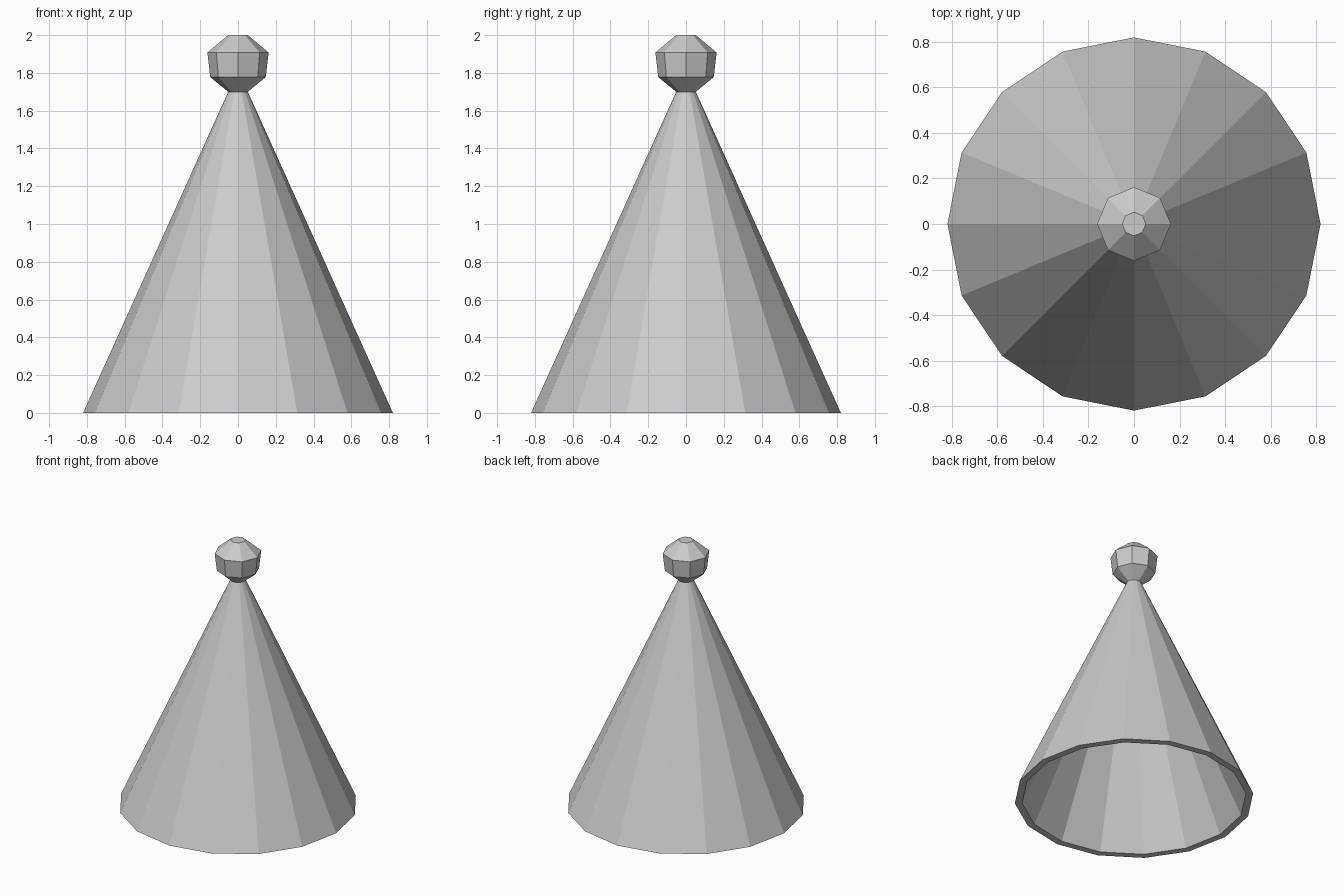
import bpy
import bmesh
from math import cos, sin, tau

cube = bpy.data.objects.get("Cube")
if cube:
    bpy.data.objects.remove(cube, do_unlink=True)


def make_material(name, colour):
    mat = bpy.data.materials.new(name)
    mat.use_nodes = True
    mat.diffuse_color = colour
    for node in mat.node_tree.nodes:
        if node.type == "BSDF_PRINCIPLED":
            node.inputs["Base Color"].default_value = colour
    return mat


def lathe(name, profile, sides, mat):
    """Spin (radius, height) points into a flat-sided shell with capped ends."""
    bm = bmesh.new()
    rings = [[bm.verts.new((r * cos(tau * i / sides), r * sin(tau * i / sides), z))
              for i in range(sides)] for r, z in profile]
    for low, high in zip(rings, rings[1:]):
        for i in range(sides):
            j = (i + 1) % sides
            bm.faces.new((low[i], low[j], high[j], high[i]))
    bm.faces.new(rings[0])
    bm.faces.new(rings[-1])
    bmesh.ops.recalc_face_normals(bm, faces=bm.faces)
    mesh = bpy.data.meshes.new(name)
    bm.to_mesh(mesh)
    bm.free()
    mesh.materials.append(mat)
    obj = bpy.data.objects.new(name, mesh)
    bpy.context.collection.objects.link(obj)
    return obj


grey = make_material("light grey", (0.6, 0.6, 0.6, 1))

# Hollow cone: inner wall from its tip to the rim, then the outer wall up
lathe("hat_cone", [(0.005, 1.69), (0.77, 0), (0.82, 0), (0.052, 1.7)], 16, grey)

# Faceted bobble on the tip
lathe("bobble", [(0.052, 1.7), (0.147, 1.778), (0.162, 1.908), (0.052, 2)], 8, grey)
